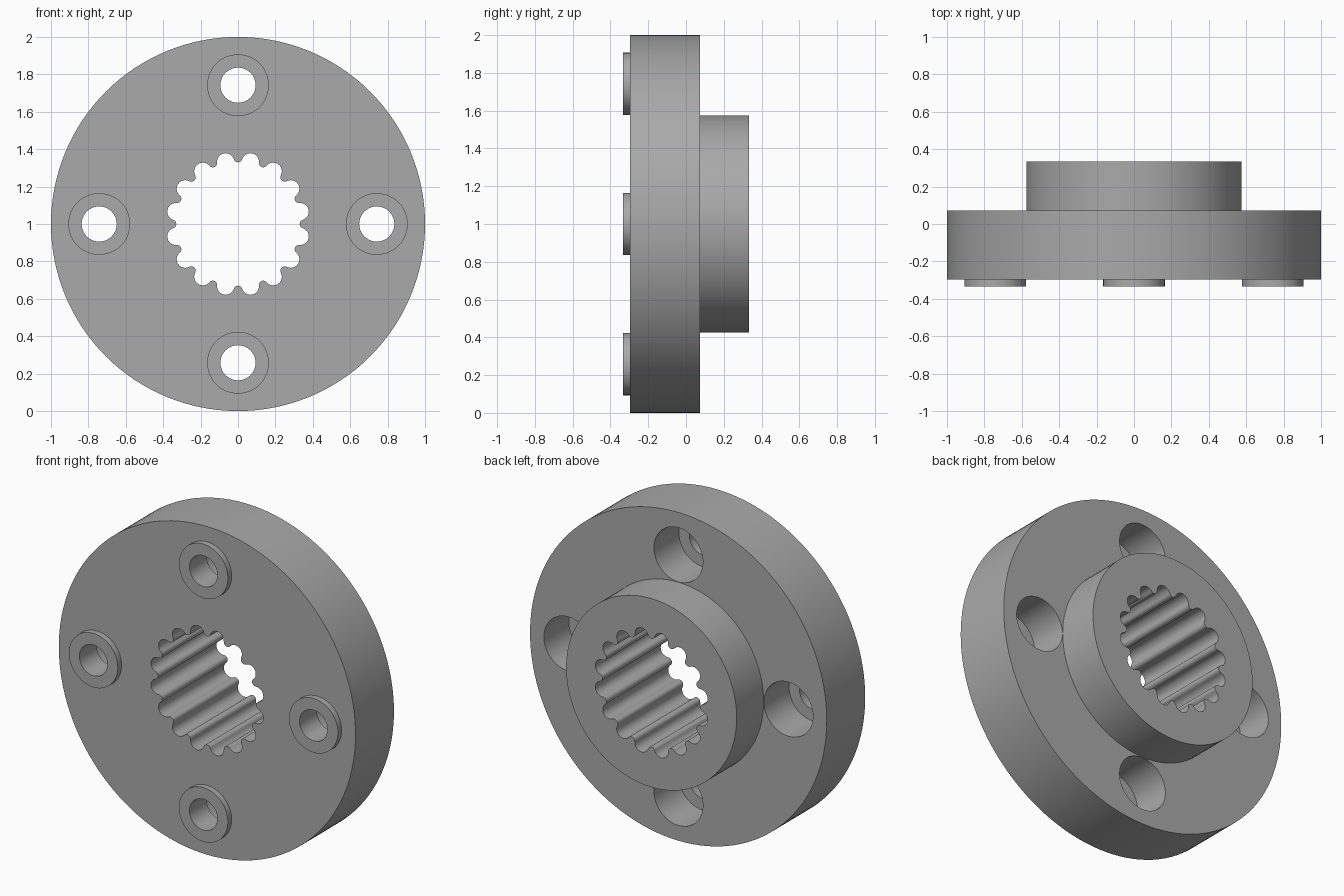
import bpy, bmesh
from math import sin, cos, pi, atan2, radians

cube = bpy.data.objects.get("Cube")
if cube:
    bpy.data.objects.remove(cube, do_unlink=True)

CENTRE_Z = 1.0
BACK, FACE, FRONT = 0.073, -0.297, -0.333   # flange back, flange face, boss face
HUB_BACK = 0.333
BOLT_CIRCLE = 0.742
BOLTS = [(BOLT_CIRCLE * cos(k * pi / 2), BOLT_CIRCLE * sin(k * pi / 2)) for k in range(4)]

steel = bpy.data.materials.new("plain grey metal")
steel.use_nodes = True
GREY = (0.4, 0.4, 0.4, 1.0)
steel.diffuse_color = GREY
steel.node_tree.nodes["Principled BSDF"].inputs["Base Color"].default_value = GREY


def circle(radius, segments, cx=0.0, cz=0.0):
    return [(cx + radius * cos(2 * pi * i / segments), cz + radius * sin(2 * pi * i / segments))
            for i in range(segments)]


def prism(name, outline, y0, y1):
    """Extrude an x-z outline along y."""
    bm = bmesh.new()
    face = bm.faces.new([bm.verts.new((x, y0, z + CENTRE_Z)) for x, z in outline])
    new = bmesh.ops.extrude_face_region(bm, geom=[face])["geom"]
    bmesh.ops.translate(bm, vec=(0, y1 - y0, 0),
                        verts=[v for v in new if isinstance(v, bmesh.types.BMVert)])
    bmesh.ops.recalc_face_normals(bm, faces=bm.faces)
    mesh = bpy.data.meshes.new(name)
    bm.to_mesh(mesh)
    bm.free()
    mesh.materials.append(steel)
    obj = bpy.data.objects.new(name, mesh)
    bpy.context.collection.objects.link(obj)
    return obj


def combine(target, tool, operation):
    """Apply a boolean and discard the tool."""
    mod = target.modifiers.new(operation.lower(), "BOOLEAN")
    mod.operation, mod.solver, mod.object = operation, "EXACT", tool
    bpy.ops.object.select_all(action="DESELECT")
    bpy.context.view_layer.objects.active = target
    target.select_set(True)
    bpy.ops.object.modifier_apply(modifier=mod.name)
    bpy.data.objects.remove(tool, do_unlink=True)


def spline_outline(count=16, lobe_at=0.339, lobe_r=0.046, tip=0.33, steps=12):
    """Round grooves joined tangentially by round tooth tips."""
    h = pi / count
    a, b = lobe_at * sin(h), tip - lobe_at * cos(h)
    tooth_r = (a * a + b * b - lobe_r ** 2) / (2 * (lobe_r - b))
    tooth_at = tip + tooth_r
    phi = atan2(tooth_at * sin(h), tooth_at * cos(h) - lobe_at)
    points = []
    for k in range(count):
        turn = (2 * k + 1) * h
        for i in range(steps + 1):                      # groove
            t = turn - phi + 2 * phi * i / steps
            points.append((lobe_at * cos(turn) + lobe_r * cos(t),
                           lobe_at * sin(turn) + lobe_r * sin(t)))
        for i in range(1, steps):                       # tooth tip
            t = turn + pi + phi + (2 * h - 2 * phi) * i / steps
            points.append((tooth_at * cos(turn + h) + tooth_r * cos(t),
                           tooth_at * sin(turn + h) + tooth_r * sin(t)))
    return points


# Flange disc with hub behind it and four raised bosses in front
flange = prism("splined_hub_flange", circle(1.0, 128), FACE, BACK)
combine(flange, prism("hub", circle(0.575, 96), BACK - 0.1, HUB_BACK), "UNION")
for x, z in BOLTS:
    combine(flange, prism("boss", circle(0.165, 48, x, z), FRONT, FACE + 0.05), "UNION")

# Counterbored bolt holes
for x, z in BOLTS:
    combine(flange, prism("counterbore", circle(0.165, 48, x, z), BACK - 0.24, BACK + 0.1), "DIFFERENCE")
    combine(flange, prism("bolt_hole", circle(0.094, 40, x, z), FRONT - 0.1, BACK - 0.1), "DIFFERENCE")

# Splined bore through flange and hub
combine(flange, prism("bore", spline_outline(), FRONT - 0.1, HUB_BACK + 0.1), "DIFFERENCE")

bpy.ops.object.select_all(action="DESELECT")
flange.select_set(True)
bpy.context.view_layer.objects.active = flange
bpy.ops.object.shade_smooth_by_angle(angle=radians(30))
